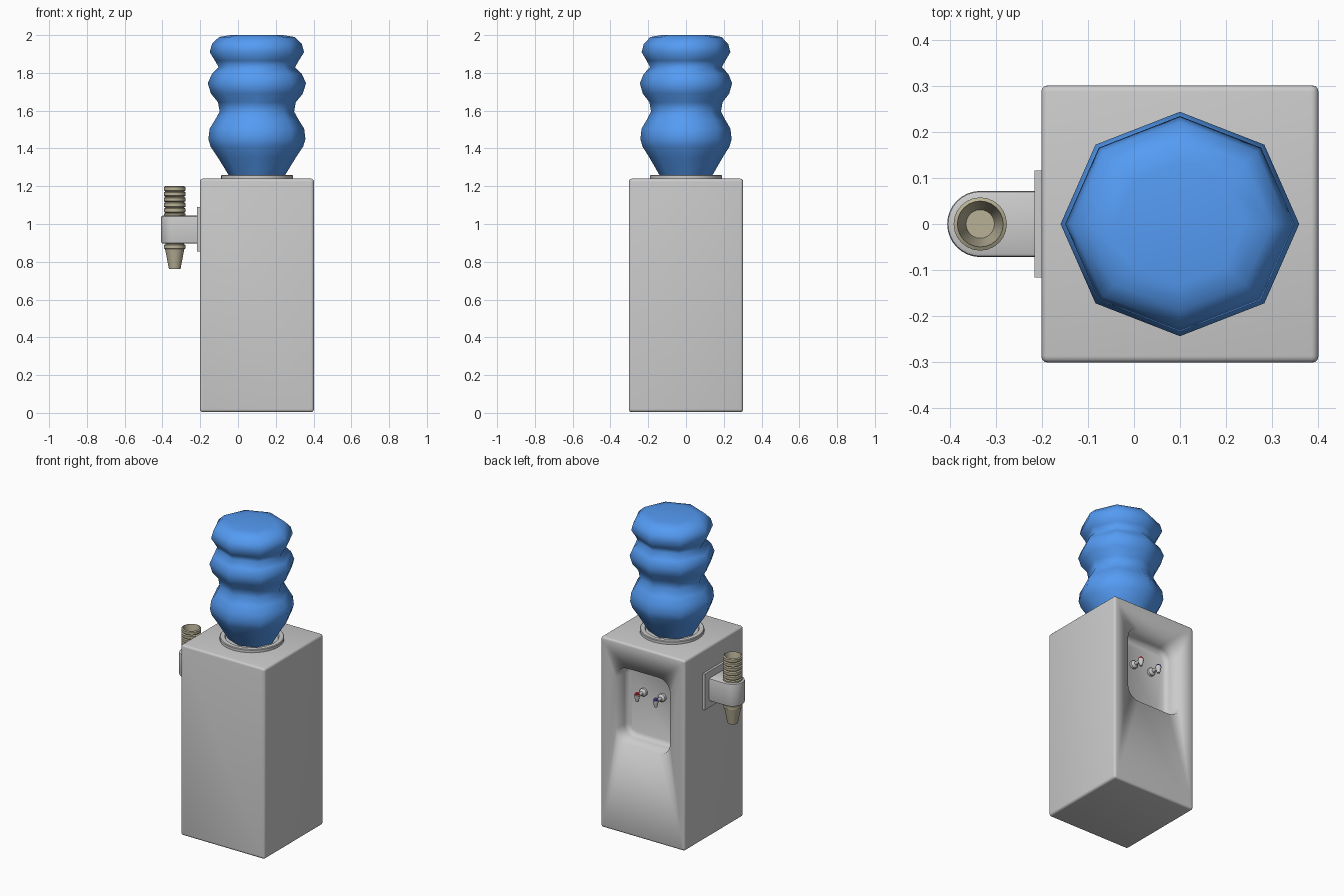
import bpy, bmesh
from math import sin, cos, pi, radians

if "Cube" in bpy.data.objects:
    bpy.data.objects.remove(bpy.data.objects["Cube"])


def material(name, rgb):
    m = bpy.data.materials.new(name)
    m.diffuse_color = (*rgb, 1)
    m.use_nodes = True
    m.node_tree.nodes["Principled BSDF"].inputs["Base Color"].default_value = m.diffuse_color
    return m


BLUE = material("bottle_blue", (0.09, 0.33, 0.90))
TAN = material("cup_tan", (0.48, 0.44, 0.31))
RED = material("hot_red", (0.8, 0.02, 0.03))
COLD = material("cold_blue", (0.1, 0.1, 0.6))


def loft(name, rings, mat=None, angle=35):
    """Skin a list of equal-length point rings and cap both ends."""
    bm = bmesh.new()
    loops = [[bm.verts.new(p) for p in ring] for ring in rings]
    n = len(loops[0])
    for a, b in zip(loops, loops[1:]):
        for i in range(n):
            j = (i + 1) % n
            bm.faces.new((a[i], a[j], b[j], b[i]))
    bm.faces.new(loops[0])
    bm.faces.new(loops[-1])
    bmesh.ops.recalc_face_normals(bm, faces=bm.faces)
    me = bpy.data.meshes.new(name)
    bm.to_mesh(me)
    bm.free()
    ob = bpy.data.objects.new(name, me)
    bpy.context.collection.objects.link(ob)
    if mat:
        me.materials.append(mat)
    bpy.ops.object.select_all(action='DESELECT')
    ob.select_set(True)
    bpy.context.view_layer.objects.active = ob
    bpy.ops.object.shade_smooth_by_angle(angle=radians(angle))
    return ob


def turned(name, profile, cx, c2, sides=24, squash=1.0, mat=None, angle=35, axis='Z'):
    """Revolve (radius, position) pairs about an upright or y axis."""
    rings = []
    for r, h in profile:
        pts = [(cx + r * cos(2 * pi * i / sides), c2 + r * squash * sin(2 * pi * i / sides))
               for i in range(sides)]
        rings.append([(u, v, h) if axis == 'Z' else (u, h, v) for u, v in pts])
    return loft(name, rings, mat, angle)


def rounded_rect(y, cx, cz, hw, hh, r, seg=5):
    pts = []
    for k, (sx, sz) in enumerate(((1, 1), (-1, 1), (-1, -1), (1, -1))):
        for i in range(seg + 1):
            t = (k + i / seg) * pi / 2
            pts.append((cx + sx * (hw - r) + r * cos(t), y, cz + sz * (hh - r) + r * sin(t)))
    return pts


# Cabinet: one skin running front to back, then folding into the tap recess
B = 0.014
arc = [(B * (1 - sin(t * pi / 6)), B * (1 - cos(t * pi / 6))) for t in range(4)]
sections = [(-0.302 + d, i) for i, d in arc] + [(0.302 - d, i) for i, d in reversed(arc)]
rings = [rounded_rect(y, 0.1, 0.622, 0.302 - i, 0.618 - i, B + 0.002 - i) for y, i in sections]
for y, s in ((0.298, 0), (0.22, 0.008), (0.2, 0.016), (0.19, 0.035)):
    rings.append(rounded_rect(y, 0.1, 0.835, 0.195 - s, 0.245 - s, 0.08 - s))
loft("cabinet", rings, angle=180)

# Collar under the bottle
turned("bottle_collar", [(0.19, 1.23), (0.19, 1.256), (0.186, 1.26), (0.16, 1.26), (0.155, 1.25)],
       0.1, 0, 32)

# Eight-sided ribbed bottle
turned("bottle", [
    (0.14, 1.245), (0.15, 1.26), (0.205, 1.35), (0.245, 1.41), (0.257, 1.45), (0.25, 1.505),
    (0.222, 1.55), (0.197, 1.595), (0.206, 1.645), (0.243, 1.69), (0.26, 1.745), (0.238, 1.795),
    (0.202, 1.83), (0.222, 1.865), (0.25, 1.91), (0.237, 1.955), (0.2, 1.99), (0.14, 2.0)],
    0.1, 0, 8, 0.94, BLUE, angle=180)

# Cup dispenser: wall plate and round-ended arm
HX = -0.335
plate = [[(x, s * p, 0.972 + t * q) for s, t in ((1, 1), (-1, 1), (-1, -1), (1, -1))]
         for x, p, q in ((-0.195, 0.117, 0.117), (-0.217, 0.117, 0.117))]
loft("dispenser_plate", plate)


def arm_outline(inset, z):
    r = 0.072 - inset
    pts = [(HX + r * cos(pi / 2 + pi * i / 16), r * sin(pi / 2 + pi * i / 16), z) for i in range(17)]
    return pts + [(-0.21, -r, z), (-0.21, r, z)]


loft("dispenser_arm", [arm_outline(0.008, 0.896), arm_outline(0.002, 0.899), arm_outline(0, 0.906),
                       arm_outline(0, 1.034), arm_outline(0.002, 1.041), arm_outline(0.008, 1.044)])

# Stack of cups: a rim showing for each, top cup hollow, lowest cup tapering out below
stack = [(0.028, 0.762), (0.031, 0.763), (0.051, 0.868), (0.057, 0.87), (0.057, 0.888), (0.05, 0.892)]
for k in range(6):
    z = 1.03 + k * 0.0285
    stack += [(0.05, z), (0.058, z + 0.006), (0.058, z + 0.023), (0.05, z + 0.0275)]
stack += [(0.031, 1.09)]
turned("cup_stack", stack, HX, 0, 24, mat=TAN)

# Hot and cold taps inside the recess
for name, x, mat in (("hot", 0.167, RED), ("cold", 0.033, COLD)):
    turned(name + "_tap_base", [(0.025, 0.185), (0.025, 0.205), (0.02, 0.212), (0.011, 0.216), (0.011, 0.265)],
           x, 0.9, 16, axis='Y')
    turned(name + "_tap_spout", [(0.009, 0.865), (0.017, 0.9), (0.017, 0.908), (0.01, 0.912)], x, 0.263, 16)
    turned(name + "_tap_button", [(0.014, 0.908), (0.014, 0.916), (0.009, 0.921)], x, 0.263, 16, mat=mat)
